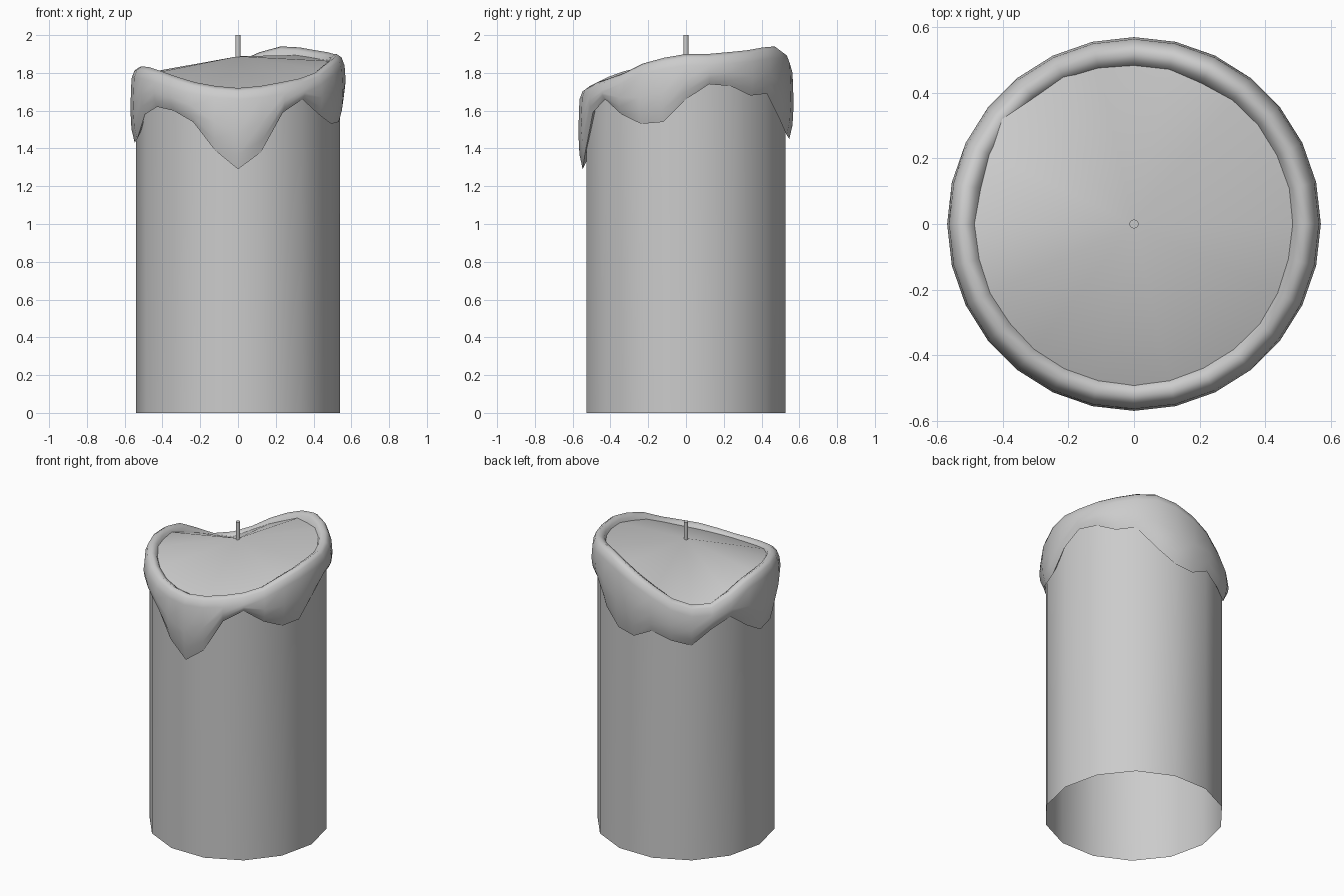
import bpy, bmesh
from math import sin, cos, tau, radians

if "Cube" in bpy.data.objects:
    bpy.data.objects.remove(bpy.data.objects["Cube"])

SEG = 28
# rim height and drip lower edge, anticlockwise from +x
TOP = [1.90, 1.90, 1.91, 1.92, 1.935, 1.94, 1.91, 1.86, 1.80, 1.73, 1.69, 1.69, 1.75, 1.81,
       1.83, 1.835, 1.83, 1.81, 1.78, 1.75, 1.73, 1.72, 1.73, 1.75, 1.77, 1.80, 1.85, 1.88]
LOW = [1.66, 1.74, 1.73, 1.68, 1.69, 1.56, 1.47, 1.45, 1.51, 1.46, 1.43, 1.53, 1.59, 1.50,
       1.43, 1.45, 1.58, 1.62, 1.60, 1.54, 1.39, 1.29, 1.38, 1.59, 1.66, 1.58, 1.53, 1.54]


def polar(bm, r, i, z):
    a = tau * i / SEG
    return bm.verts.new((r * cos(a), r * sin(a), z))


def bridge(bm, a, b):
    n = len(a)
    for i in range(n):
        j = (i + 1) % n
        bm.faces.new((a[i], a[j], b[j], b[i]))


def finish(bm, name, angle):
    me = bpy.data.meshes.new(name)
    bm.normal_update()
    bm.to_mesh(me)
    bm.free()
    ob = bpy.data.objects.new(name, me)
    bpy.context.collection.objects.link(ob)
    bpy.ops.object.select_all(action='DESELECT')
    ob.select_set(True)
    bpy.context.view_layer.objects.active = ob
    bpy.ops.object.shade_smooth_by_angle(angle=radians(angle))
    return ob


# candle body: 14-sided open-bottomed wall, top fanned to the wick
bm = bmesh.new()
idx = range(0, SEG, 2)
base = [polar(bm, 0.54, i, 0) for i in idx]
brim = [polar(bm, 0.54, i, TOP[i] - 0.04) for i in idx]
bridge(bm, base, brim)
centre = bm.verts.new((0, 0, 1.888))
for k in range(len(brim)):
    bm.faces.new((brim[k], brim[(k + 1) % len(brim)], centre))
finish(bm, "candle_body", 40)

# melted wax: rolled rim that runs down into drips
bm = bmesh.new()
rings = []
# (radius, fraction of drop from rim to lower edge, z offset)
for r, f, dz in [(0.475, 0, -0.06), (0.492, 0, -0.018), (0.522, 0, 0), (0.548, 0, -0.018),
                 (0.564, 0, -0.06), (0.57, 0.5, -0.02), (0.564, 0.82, 0),
                 (0.547, 1, 0), (0.523, 1, 0.05)]:
    rings.append([polar(bm, r, i, TOP[i] + f * (LOW[i] - TOP[i]) + dz) for i in range(SEG)])
for a, b in zip(rings, rings[1:]):
    bridge(bm, b, a)
finish(bm, "melted_wax", 75)

# wick
bm = bmesh.new()
bmesh.ops.create_cone(bm, cap_ends=True, segments=10, radius1=0.014, radius2=0.014, depth=0.16)
bmesh.ops.translate(bm, verts=bm.verts, vec=(0, 0, 1.92))
finish(bm, "wick", 40)
